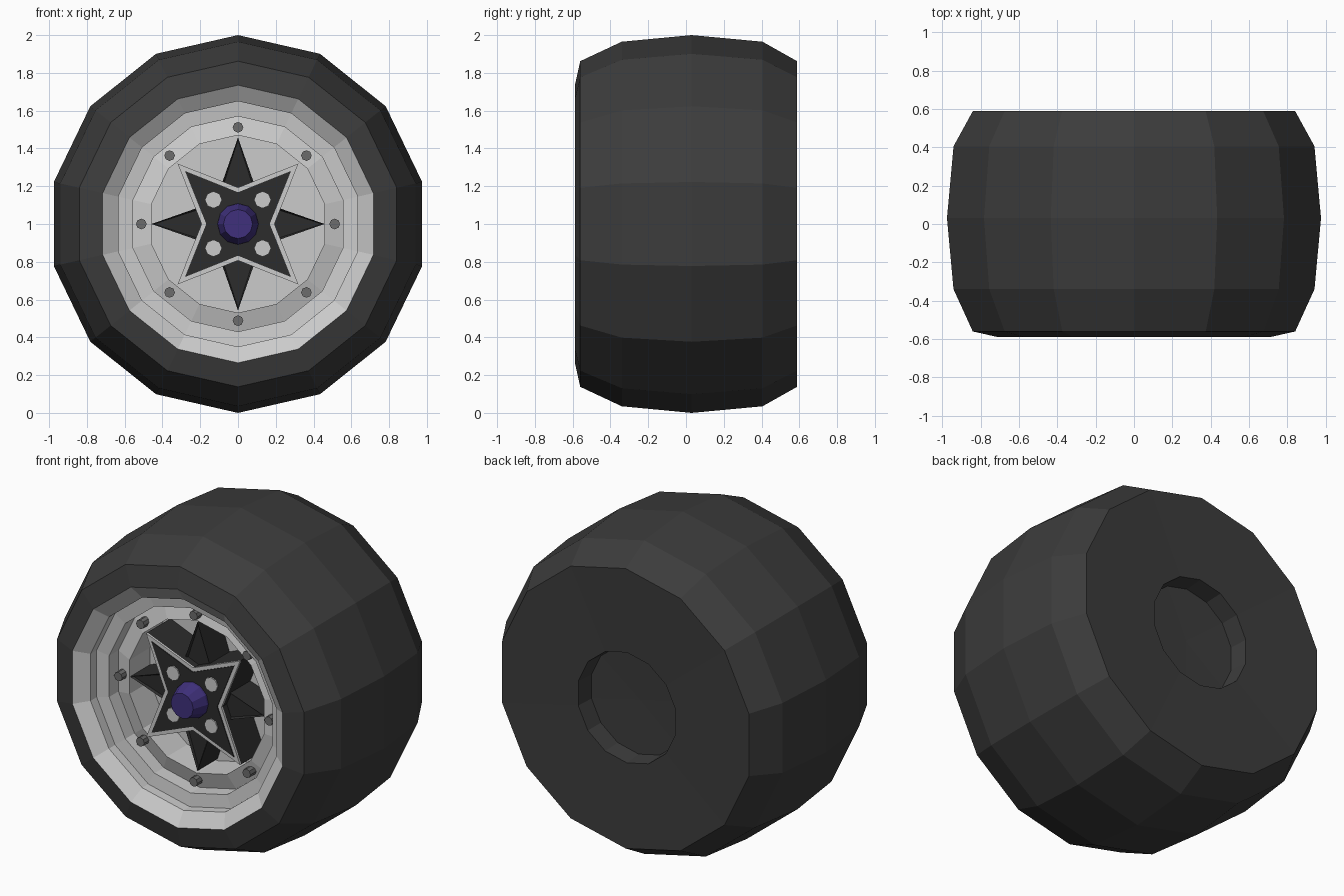
import bpy, bmesh
from math import sin, cos, pi

if "Cube" in bpy.data.objects:
    bpy.data.objects.remove(bpy.data.objects["Cube"])


def material(name, rgb):
    m = bpy.data.materials.new(name)
    m.diffuse_color = (*rgb, 1)
    m.use_nodes = True
    m.node_tree.nodes["Principled BSDF"].inputs["Base Color"].default_value = m.diffuse_color
    return m


RUBBER = material("rubber", (0.045, 0.045, 0.045))
BLACK = material("black_metal", (0.025, 0.025, 0.025))
STEEL = material("bolt_steel", (0.15, 0.15, 0.15))
PURPLE = material("purple", (0.05, 0.03, 0.2))


def finish(name, bm, mat=None):
    bmesh.ops.recalc_face_normals(bm, faces=bm.faces)
    me = bpy.data.meshes.new(name)
    bm.to_mesh(me)
    bm.free()
    ob = bpy.data.objects.new(name, me)
    bpy.context.collection.objects.link(ob)
    if mat:
        me.materials.append(mat)
    return ob


def lathe(name, profile, sides, mat=None, cx=0, cz=1):
    """Revolve (radius, y) points around an axis parallel to y."""
    bm = bmesh.new()
    rings = []
    for r, y in profile:
        n = sides if r > 0 else 1
        rings.append([bm.verts.new((cx + r * sin(2 * pi * i / sides), y,
                                    cz + r * cos(2 * pi * i / sides))) for i in range(n)])
    for a, b in zip(rings, rings[1:]):
        for i in range(sides):
            j = (i + 1) % sides
            quad = [a[i % len(a)], a[j % len(a)], b[j % len(b)], b[i % len(b)]]
            bm.faces.new(list(dict.fromkeys(quad)))
    return finish(name, bm, mat)


def star(name, tip, inner, front, back, turn=0, mat=None, inset=0):
    """Extruded four-pointed star facing -y."""
    bm = bmesh.new()
    pts = []
    for i in range(8):
        r, a = (inner if i % 2 else tip), turn + i * pi / 4
        pts.append(bm.verts.new((r * sin(a), front, 1 + r * cos(a))))
    face = bm.faces.new(pts)
    ext = bmesh.ops.extrude_face_region(bm, geom=[face], use_keep_orig=True)
    for v in ext["geom"]:
        if isinstance(v, bmesh.types.BMVert):
            v.co.y = back
    bmesh.ops.recalc_face_normals(bm, faces=bm.faces)
    if inset:
        bm.faces.ensure_lookup_table()
        f = min(bm.faces, key=lambda f: f.calc_center_median().y)
        bmesh.ops.inset_region(bm, faces=[f], thickness=inset, depth=-inset)
    return finish(name, bm, mat)


# Tyre: front lip, tread, back wall and shallow back recess
lathe("tyre", [(0.735, -0.588), (0.862, -0.56), (0.965, -0.34), (1.0, 0.03), (0.965, 0.405),
               (0.862, 0.588), (0.34, 0.575), (0.33, 0.46), (0, 0.45)], 14, RUBBER)

# Stepped rim with a deep dish
lathe("rim", [(0.735, -0.588), (0.65, -0.53), (0.65, -0.47), (0.57, -0.46), (0.57, -0.37),
              (0.47, -0.40), (0.47, -0.20), (0, -0.20)], 14)

# Spokes: a lower upright star and an upper diagonal star with a pale border
star("straight_spokes", 0.458, 0.168, -0.395, -0.19, 0, BLACK, 0.014)
star("diagonal_spokes", 0.453, 0.19, -0.425, -0.19, pi / 4, BLACK)
star("star_border", 0.453, 0.193, -0.437, -0.425, pi / 4)
star("star_face", 0.397, 0.168, -0.442, -0.43, pi / 4, BLACK)

# Hub cap
lathe("hub_cap", [(0, -0.42), (0.11, -0.42), (0.108, -0.455), (0.077, -0.545), (0, -0.545)],
      12, PURPLE)

# Pale wheel nuts
for sx in (-1, 1):
    for sz in (-1, 1):
        lathe("wheel_nut", [(0, -0.42), (0.045, -0.42), (0.045, -0.45), (0, -0.45)], 8,
              None, sx * 0.13, 1 + sz * 0.128)

# Rim bolts
for i in range(8):
    a = i * pi / 4
    lathe("rim_bolt", [(0, -0.37), (0.028, -0.37), (0.028, -0.435), (0, -0.435)], 8,
          STEEL, 0.512 * sin(a), 1 + 0.512 * cos(a))
